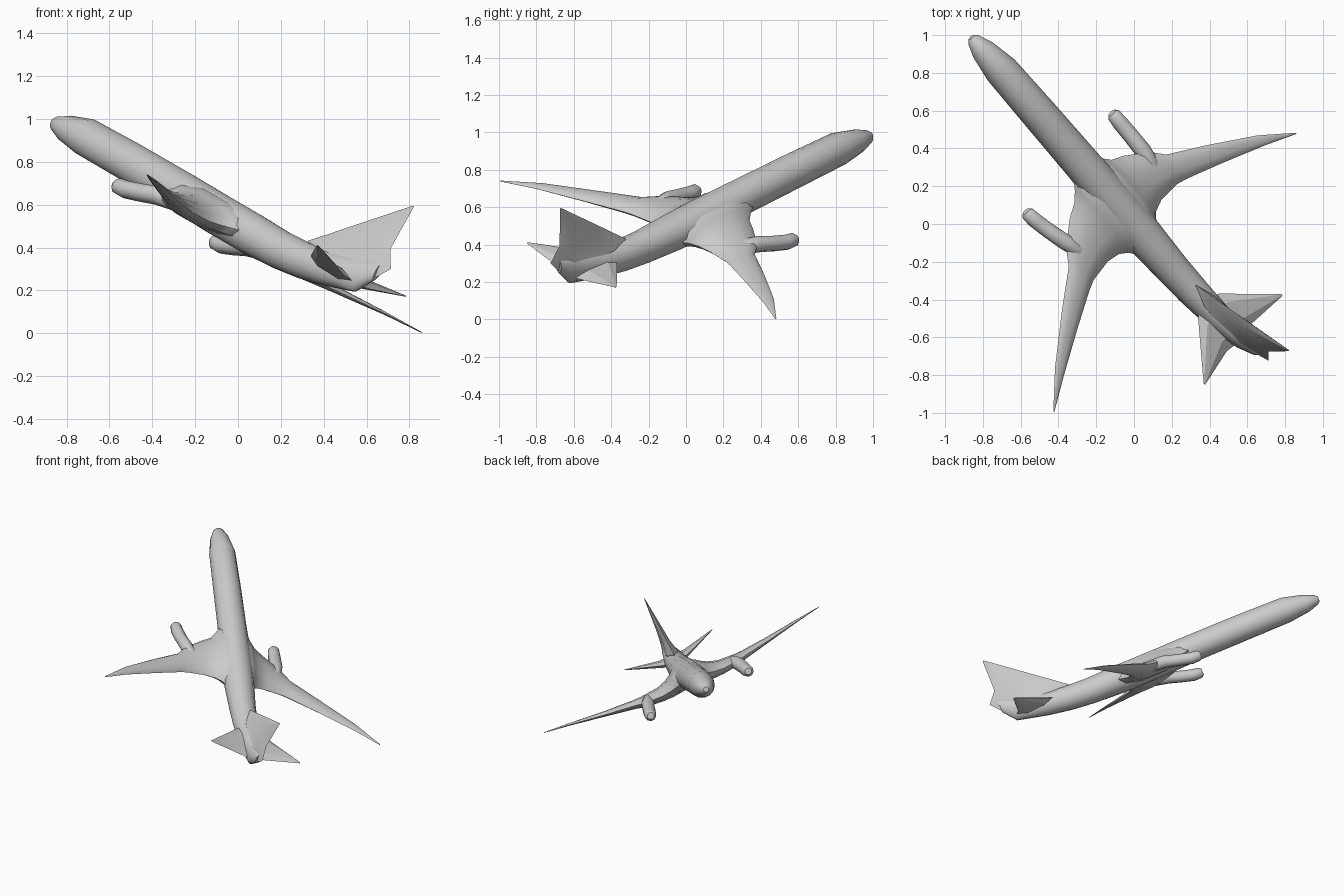
import bpy, bmesh, math
from mathutils import Vector, Matrix

if "Cube" in bpy.data.objects:
    bpy.data.objects.remove(bpy.data.objects["Cube"])

# Aircraft frame: local x = right wing, y = nose, z = up (climbing, banked pose)
side = Vector((0.6145, 0.7057, -0.3529)).normalized()
fwd = Vector((-0.610, 0.708, 0.355))
fwd = (fwd - side * fwd.dot(side)).normalized()
up = side.cross(fwd)
POSE = Matrix((side, fwd, up)).transposed().to_4x4()
POSE.translation = (0, 0, 0.507)


def loft(name, rings, mirror=False, angle=35):
    """Skin a list of equal-length rings and cap both ends."""
    bm = bmesh.new()
    loops = [[bm.verts.new(p) for p in r] for r in rings]
    n = len(loops[0])
    for a, b in zip(loops, loops[1:]):
        for i in range(n):
            j = (i + 1) % n
            bm.faces.new((a[i], a[j], b[j], b[i]))
    bm.faces.new(loops[0])
    bm.faces.new(loops[-1])
    bmesh.ops.recalc_face_normals(bm, faces=bm.faces)
    me = bpy.data.meshes.new(name)
    bm.to_mesh(me)
    bm.free()
    ob = bpy.data.objects.new(name, me)
    bpy.context.collection.objects.link(ob)
    ob.matrix_world = POSE
    if mirror:
        ob.modifiers.new("mirror", 'MIRROR').use_mirror_merge = False
    bpy.ops.object.select_all(action='DESELECT')
    ob.select_set(True)
    bpy.context.view_layer.objects.active = ob
    bpy.ops.object.shade_smooth_by_angle(angle=math.radians(angle))
    return ob


def circle(n):
    return [(math.cos(2 * math.pi * i / n), math.sin(2 * math.pi * i / n)) for i in range(n)]


def tube(x, y, z, rx, rz, n):
    return [(x + rx * c, y, z + rz * s) for c, s in circle(n)]


def foil(x, lead, trail, z, thick, n=10):
    mid, half = (lead + trail) / 2, (lead - trail) / 2
    return [(x, mid + half * c, z + thick / 2 * s) for c, s in circle(n)]


# Fuselage: y, z, half width, half height
body = [(1.395, -0.02, .018, .018), (1.375, -0.02, .037, .036), (1.30, -0.014, .065, .064),
        (1.15, -.003, .09, .092), (.8, 0, .096, .096), (.44, 0, .1, .097),
        (.15, -.005, .112, .1), (-.1, -.005, .105, .1), (-.33, -.002, .092, .092),
        (-.5, .010, .085, .087), (-.66, .033, .075, .083), (-.80, .065, .058, .083),
        (-.885, .09, .04, .088), (-.96, .14, .02, .045)]
loft("fuselage", [tube(0, y, z, w, h, 14) for y, z, w, h in body])

# Wings: span, leading edge, trailing edge, z, thickness
wing = [(0, .45, -.2, -.005, .17), (.085, .43, -.15, -.012, .16), (.12, .37, -.095, -.028, .14),
        (.16, .32, -.065, -.042, .12), (.23, .28, -.05, -.054, .097), (.36, .18, -.06, -.057, .075),
        (.42, .10, -.08, -.053, .06), (.62, -.03, -.165, -.038, .036),
        (.87, -.205, -.278, -.017, .016), (1.043, -.357, -.366, -.008, .004)]
loft("wings", [foil(*w) for w in wing], mirror=True)

# Engines drooping forward from the wing: x, y, z, radius
pods = [(.37, .462, -.124, .024), (.37, .445, -.124, .038), (.366, .39, -.12, .043),
        (.355, .30, -.096, .044), (.34, .21, -.068, .046), (.32, .12, -.056, .042),
        (.31, .05, -.055, .02)]
loft("engines", [tube(x, y, z, r, r, 10) for x, y, z, r in pods], mirror=True, angle=45)

# Horizontal tailplanes
tail = [(0, -.56, -.88, .04, .07), (.09, -.61, -.86, .045, .05), (.334, -.855, -.868, .104, .005)]
loft("tailplanes", [foil(*t, n=6) for t in tail], mirror=True, angle=20)

# Vertical fin: z, leading edge, trailing edge, thickness
fin = [(.01, -.5, -.89, .06), (.10, -.455, -.955, .10), (.18, -.556, -1.022, .06),
       (.26, -.655, -.953, .045), (.486, -.938, -.948, .005)]
loft("tail_fin", [[(-p[2], p[1], z) for p in foil(0, a, b, 0, t, 6)] for z, a, b, t in fin], angle=20)
